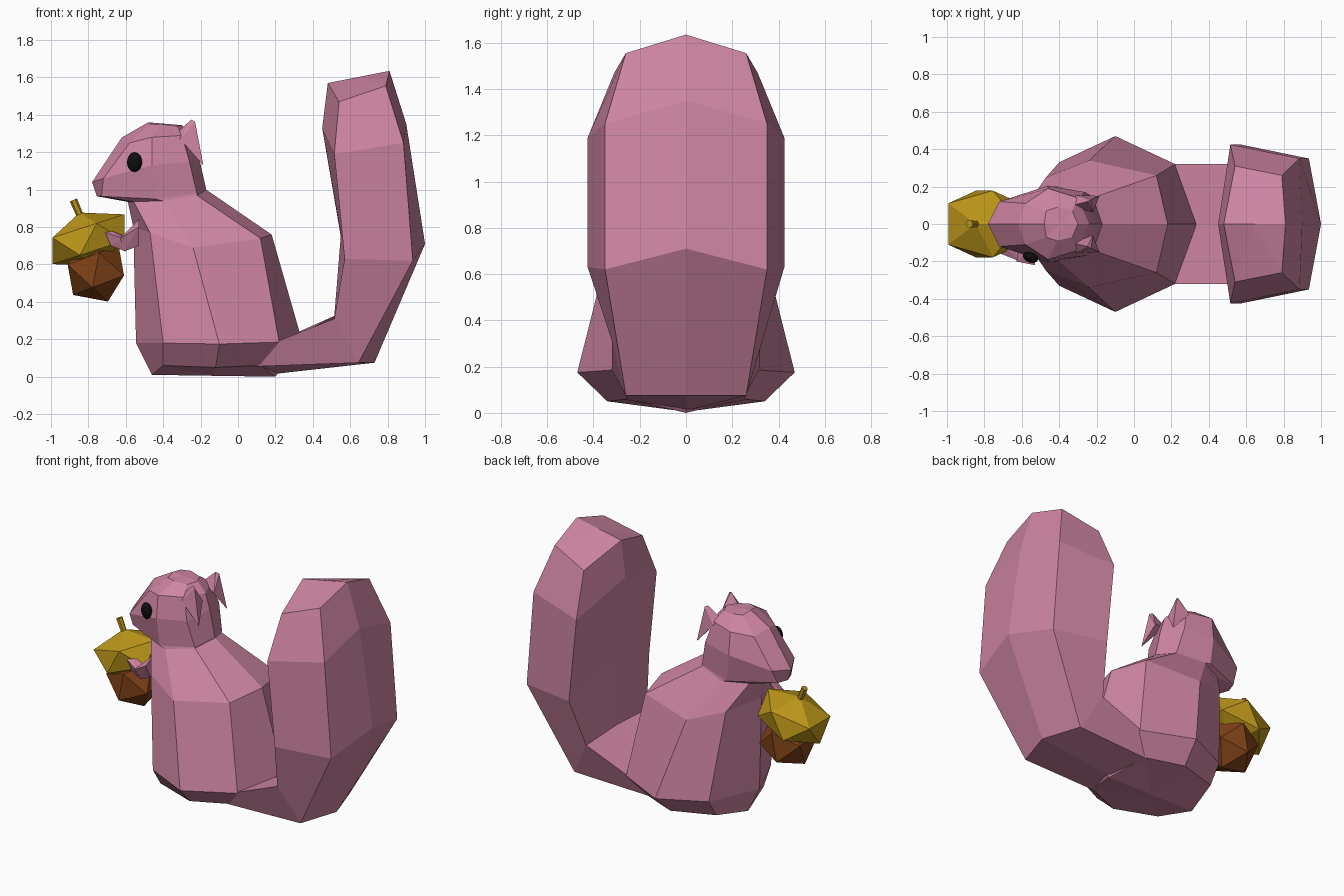
import bpy, bmesh
from math import radians
from mathutils import Matrix, Vector

if "Cube" in bpy.data.objects:
    bpy.data.objects.remove(bpy.data.objects["Cube"])


def material(name, rgb):
    m = bpy.data.materials.new(name)
    m.diffuse_color = (*rgb, 1)
    m.use_nodes = True
    m.node_tree.nodes["Principled BSDF"].inputs["Base Color"].default_value = m.diffuse_color
    return m


PINK = material("pink", (0.62, 0.235, 0.366))
BROWN = material("brown", (0.22, 0.055, 0.009))
OCHRE = material("ochre", (0.5, 0.3, 0.01))
BLACK = material("black", (0.004, 0.004, 0.004))


def finish(name, bm, mat):
    bmesh.ops.recalc_face_normals(bm, faces=bm.faces)
    mesh = bpy.data.meshes.new(name)
    bm.to_mesh(mesh)
    bm.free()
    mesh.materials.append(mat)
    ob = bpy.data.objects.new(name, mesh)
    bpy.context.collection.objects.link(ob)
    return ob


def cap_fan(bm, ring):
    # mirrored strips across the section keep the cap symmetric
    n = len(ring)
    half = n // 2
    mid = bm.verts.new((ring[0].co + ring[half].co) / 2)
    for i in range(n):
        bm.faces.new((ring[i], ring[(i + 1) % n], mid))


def loft(name, half_rings, mat):
    """Each half ring runs from centre line to centre line; y is mirrored."""
    bm = bmesh.new()
    rings = []
    for half in half_rings:
        pts = half + [(x, -y, z) for x, y, z in half[-2:0:-1]]
        rings.append([bm.verts.new(p) for p in pts])
    n = len(rings[0])
    for a, b in zip(rings, rings[1:]):
        for i in range(n):
            j = (i + 1) % n
            bm.faces.new((a[i], a[j], b[j], b[i]))
    cap_fan(bm, rings[0])
    cap_fan(bm, rings[-1])
    return finish(name, bm, mat)


def hull(name, points, mat):
    bm = bmesh.new()
    for p in points:
        bm.verts.new(p)
    res = bmesh.ops.convex_hull(bm, input=bm.verts)
    bmesh.ops.delete(bm, geom=list({g for g in res["geom_interior"] + res["geom_unused"]
                                    if isinstance(g, bmesh.types.BMVert)}), context='VERTS')
    return finish(name, bm, mat)


def ico(name, centre, scale, tilt, mat):
    bm = bmesh.new()
    bmesh.ops.create_icosphere(bm, subdivisions=1, radius=1)
    bm.transform(Matrix.Translation(centre) @ Matrix.Rotation(radians(tilt), 4, 'Y')
                 @ Matrix.Diagonal((*scale, 1)))
    return finish(name, bm, mat)


# Body: eight-sided rings from base to neck
loft("body", [
    [(-.46, 0, .01), (-.40, .25, .06), (-.12, .34, .05), (.12, .25, .06), (.20, 0, .0)],
    [(-.545, 0, .18), (-.40, .33, .18), (-.10, .47, .175), (.22, .32, .185), (.34, 0, .20)],
    [(-.56, 0, .80), (-.47, .25, .77), (-.24, .34, .69), (.12, .26, .74), (.18, 0, .76)],
    [(-.59, 0, .94), (-.56, .12, .94), (-.40, .20, .94), (-.22, .14, .97), (-.17, 0, 1.0)],
], PINK)

# Head: jaw, cheek, brow and crown
loft("head", [
    [(-.59, 0, .935), (-.56, .12, .935), (-.40, .20, .94), (-.22, .14, .97), (-.17, 0, 1.0)],
    [(-.755, 0, .965), (-.73, .07, .965), (-.44, .20, .95), (-.22, .145, .98), (-.172, 0, 1.01)],
    [(-.78, 0, 1.04), (-.72, .12, 1.06), (-.46, .205, 1.13), (-.26, .17, 1.15), (-.21, 0, 1.18)],
    [(-.62, 0, 1.28), (-.58, .11, 1.25), (-.46, .19, 1.28), (-.30, .14, 1.29), (-.24, 0, 1.28)],
    [(-.48, 0, 1.36), (-.47, .07, 1.35), (-.41, .09, 1.35), (-.33, .07, 1.34), (-.30, 0, 1.345)],
], PINK)

# Tail: six-sided rings from the rump to the tip
loft("tail", [
    [(.15, 0, .01), (.10, .25, .055), (.20, .32, .185), (.30, 0, .21)],
    [(.73, 0, .075), (.645, .26, .075), (.515, .32, .31), (.515, 0, .325)],
    [(1.0, 0, .71), (.935, .35, .62), (.57, .425, .63), (.55, 0, .76)],
    [(.90, 0, 1.35), (.885, .35, 1.25), (.515, .425, 1.19), (.45, 0, 1.33)],
    [(.81, 0, 1.635), (.79, .26, 1.555), (.54, .31, 1.47), (.48, 0, 1.57)],
], PINK)

# Ears
for side, s in (("left", 1), ("right", -1)):
    hull("ear_" + side, [(-.33, s * .10, 1.30), (-.31, s * .155, 1.27), (-.185, s * .15, 1.13),
                         (-.22, s * .06, 1.26), (-.25, s * .12, 1.375),
                         (-.23, s * .13, 1.365)], PINK)

# Eye on the visible side
bm = bmesh.new()
bmesh.ops.create_uvsphere(bm, u_segments=16, v_segments=10, radius=1)
bm.transform(Matrix.Translation((-.553, -.178, 1.148)) @ Matrix.Rotation(radians(-20), 4, 'Z')
             @ Matrix.Diagonal((.042, .028, .053, 1)))
eye = finish("eye", bm, BLACK)
eye.data.shade_smooth()

# Arm and paw reaching to the nut
hull("arm", [(-.53, -.13, .84), (-.53, -.22, .80), (-.53, -.17, .70),
             (-.62, -.13, .75), (-.63, -.20, .74), (-.61, -.17, .67)], PINK)
hull("paw", [(-.60, -.13, .75), (-.61, -.20, .74), (-.60, -.17, .67),
             (-.70, -.12, .79), (-.71, -.16, .77), (-.68, -.15, .70)], PINK)

# Nut, cap and stem
ico("nut", (-.76, 0, .57), (.18, .18, .18), -21, BROWN)
ico("nut_cap", (-.80, 0, .735), (.25, .21, .15), -18, OCHRE)
a, b = Vector((-.835, 0, .84)), Vector((-.88, 0, .945))
bm = bmesh.new()
bmesh.ops.create_cone(bm, cap_ends=True, segments=6, radius1=.018, radius2=.021,
                      depth=(b - a).length)
bm.transform(Matrix.Translation((a + b) / 2)
             @ (b - a).to_track_quat('Z', 'Y').to_matrix().to_4x4())
finish("nut_stem", bm, OCHRE)
